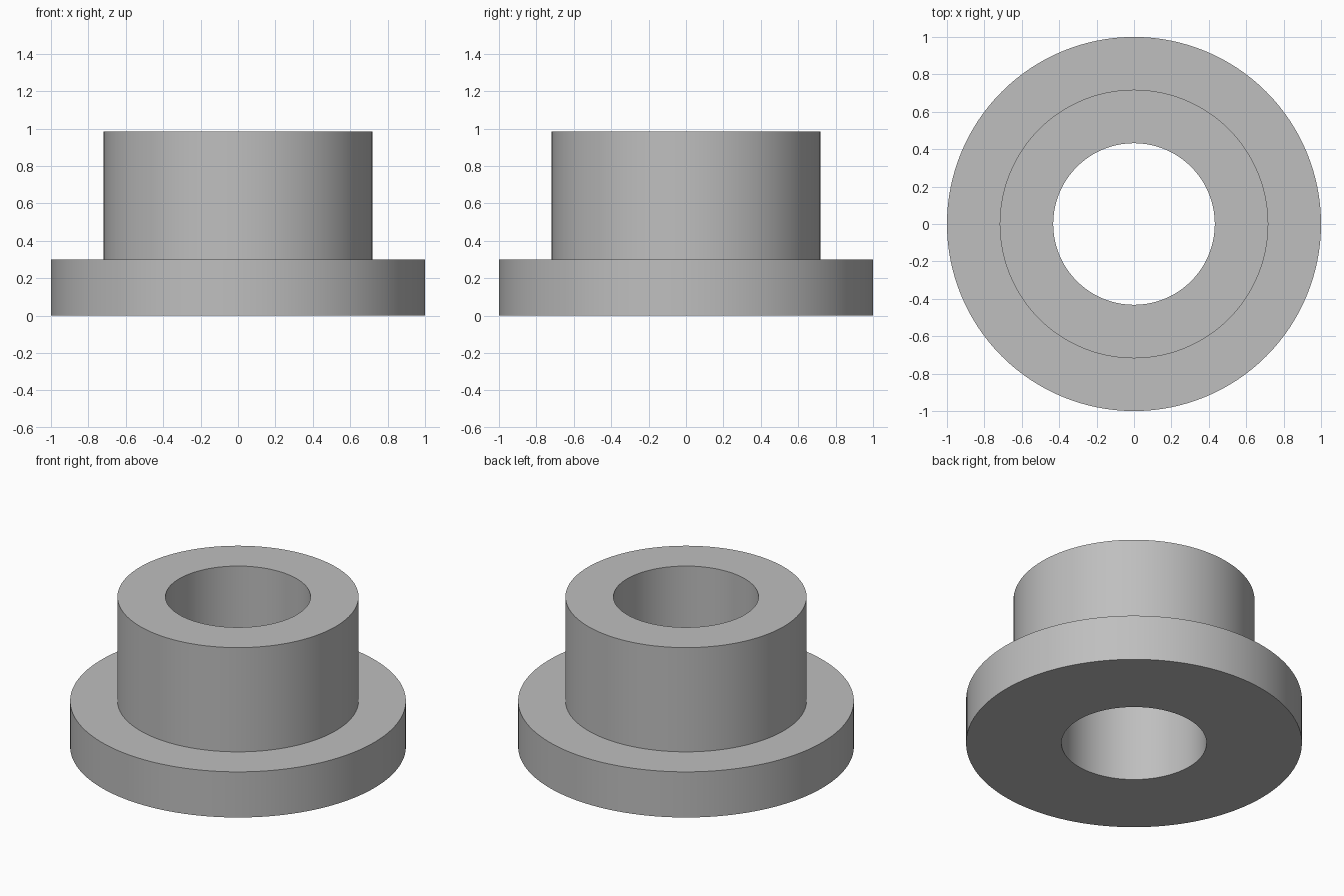
import bpy
import bmesh
import math

cube = bpy.data.objects.get("Cube")
if cube:
    bpy.data.objects.remove(cube, do_unlink=True)

SEGMENTS = 128
BORE, SLEEVE, FLANGE = 0.432, 0.718, 1.0
FLANGE_TOP, HEIGHT = 0.30, 0.985

# Plain grey material
grey = bpy.data.materials.new("plain grey")
grey.use_nodes = True
colour = (0.52, 0.52, 0.52, 1.0)
grey.diffuse_color = colour
grey.node_tree.nodes["Principled BSDF"].inputs["Base Color"].default_value = colour

# Closed half section of the flanged sleeve: radius, height
section = [(BORE, 0), (FLANGE, 0), (FLANGE, FLANGE_TOP),
           (SLEEVE, FLANGE_TOP), (SLEEVE, HEIGHT), (BORE, HEIGHT)]

# Revolve the section around the vertical axis
bm = bmesh.new()
verts = [bm.verts.new((r, 0, z)) for r, z in section]
edges = [bm.edges.new((v, verts[(i + 1) % len(verts)])) for i, v in enumerate(verts)]
bmesh.ops.spin(bm, geom=verts + edges, cent=(0, 0, 0), axis=(0, 0, 1),
               angle=math.tau, steps=SEGMENTS, use_merge=False)
bmesh.ops.remove_doubles(bm, verts=bm.verts, dist=0.0001)
bmesh.ops.recalc_face_normals(bm, faces=bm.faces)

mesh = bpy.data.meshes.new("flanged_bushing")
bm.to_mesh(mesh)
bm.free()
mesh.materials.append(grey)
bushing = bpy.data.objects.new("flanged_bushing", mesh)
bpy.context.collection.objects.link(bushing)

# Smooth walls with crisp rims
bpy.ops.object.select_all(action="DESELECT")
bushing.select_set(True)
bpy.context.view_layer.objects.active = bushing
bpy.ops.object.shade_smooth_by_angle(angle=math.radians(30))
